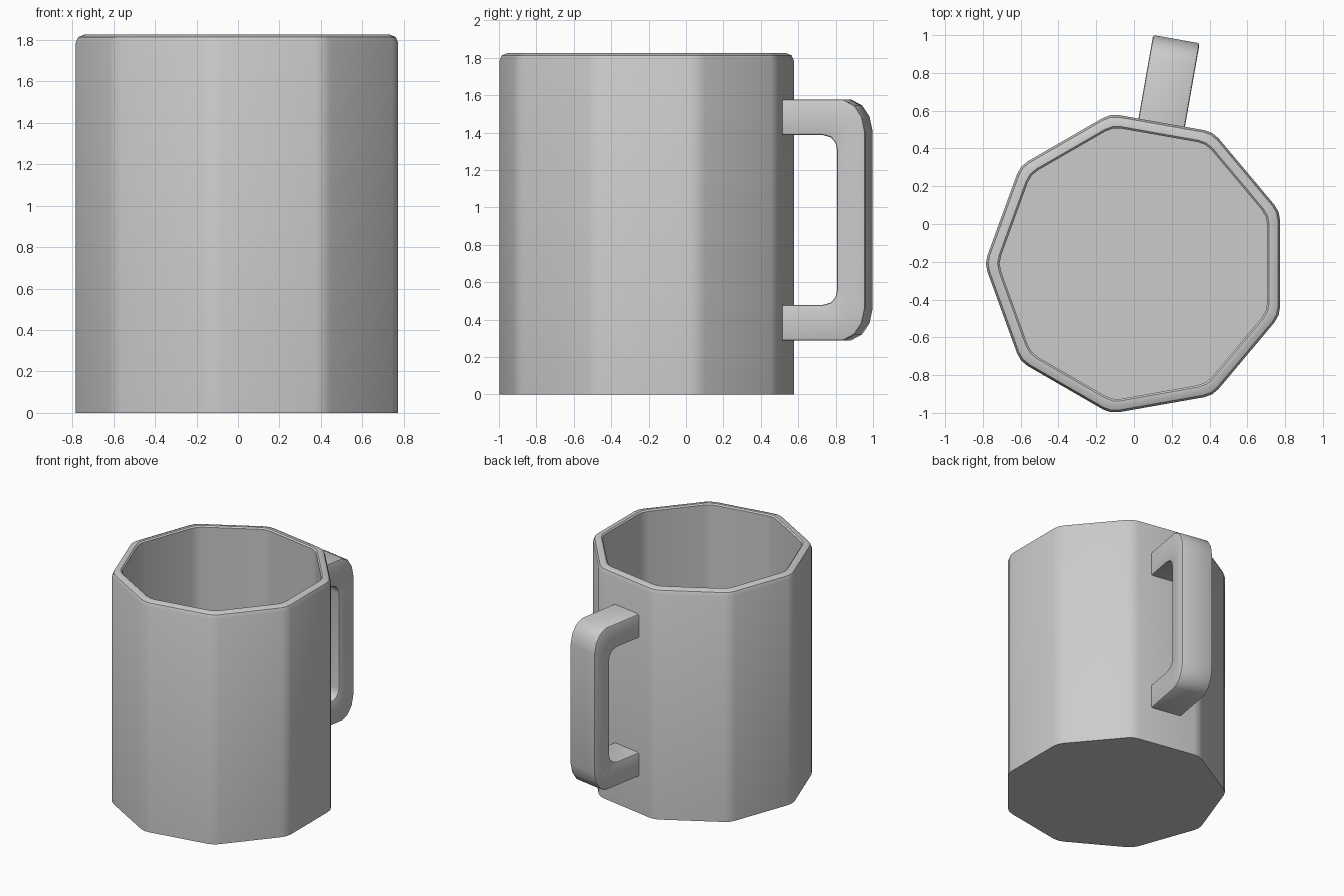
import bpy, bmesh, math
from mathutils import Vector, Matrix

if "Cube" in bpy.data.objects:
    bpy.data.objects.remove(bpy.data.objects["Cube"])

SIDES = 9
CENTRE = Vector((0.015, -0.21, 0))
APOTHEM = 0.758


def finish(name, bm, angle):
    bmesh.ops.recalc_face_normals(bm, faces=bm.faces)
    mesh = bpy.data.meshes.new(name)
    bm.to_mesh(mesh)
    bm.free()
    obj = bpy.data.objects.new(name, mesh)
    bpy.context.collection.objects.link(obj)
    bpy.ops.object.select_all(action='DESELECT')
    obj.select_set(True)
    bpy.context.view_layer.objects.active = obj
    bpy.ops.object.shade_smooth_by_angle(angle=math.radians(angle))
    return obj


def ring(bm, apothem, z, w=0.045):
    """Nine-sided ring with softly rounded corners."""
    half = math.pi / SIDES
    radius = apothem / math.cos(half)
    arc = w / math.tan(half)
    verts = []
    for i in range(SIDES):
        a = math.radians(20) + i * 2 * half
        base = radius - arc / math.cos(half)
        for t in (-half, 0, half):
            x = base * math.cos(a) + arc * math.cos(a + t)
            y = base * math.sin(a) + arc * math.sin(a + t)
            verts.append(bm.verts.new(CENTRE + Vector((x, y, z))))
    return verts


# Mug body: outer wall, rounded rim, inner wall and floor
bm = bmesh.new()
profile = [(0, 0), (0, 1.785), (0.011, 1.813), (0.038, 1.825),
           (0.058, 1.825), (0.068, 1.815), (0.068, 0.07)]
rings = [ring(bm, APOTHEM - inset, z) for inset, z in profile]
n = len(rings[0])
for lo, hi in zip(rings, rings[1:]):
    for i in range(n):
        j = (i + 1) % n
        bm.faces.new((lo[i], lo[j], hi[j], hi[i]))
bm.faces.new(rings[0])
bm.faces.new(rings[-1])
finish("mug_body", bm, 35)

# Handle: mirrored C profile extruded across its width
MID_Z, HALF_W = 0.933, 0.125
outer = [(0.73, 1.577), (1.09, 1.577), (1.15, 1.545), (1.19, 1.485), (1.207, 1.405)]
inner = [(1.053, 1.31), (1.045, 1.345), (1.02, 1.375), (0.975, 1.387), (0.73, 1.387)]


def flip(points):
    return [(s, 2 * MID_Z - z) for s, z in reversed(points)]


n = len(outer)
outer_path = outer + flip(outer)
inner_path = inner[::-1] + flip(inner[::-1])
bm = bmesh.new()
sections = []
for (so, zo), (si, zi) in zip(outer_path, inner_path):
    sections.append([bm.verts.new(p) for p in (
        (so, -HALF_W, zo), (so, HALF_W, zo), (si, HALF_W, zi), (si, -HALF_W, zi))])
for a, b in zip(sections, sections[1:]):
    for i in range(4):
        j = (i + 1) % 4
        bm.faces.new((a[i], a[j], b[j], b[i]))
bm.faces.new(sections[0])
bm.faces.new(sections[-1])
bmesh.ops.recalc_face_normals(bm, faces=bm.faces)

# Soften the long edges, then turn the handle to its wall face
ends = [set(sections[0]), set(sections[-1])]
long_edges = [bm.edges.get((a[i], b[i]))
              for a, b in zip(sections, sections[1:]) for i in range(4)]
bmesh.ops.bevel(bm, geom=long_edges, offset=0.012, segments=2,
                affect='EDGES', profile=0.5)
bm.transform(Matrix.Translation(CENTRE) @ Matrix.Rotation(math.radians(80), 4, 'Z'))
finish("handle", bm, 35)
